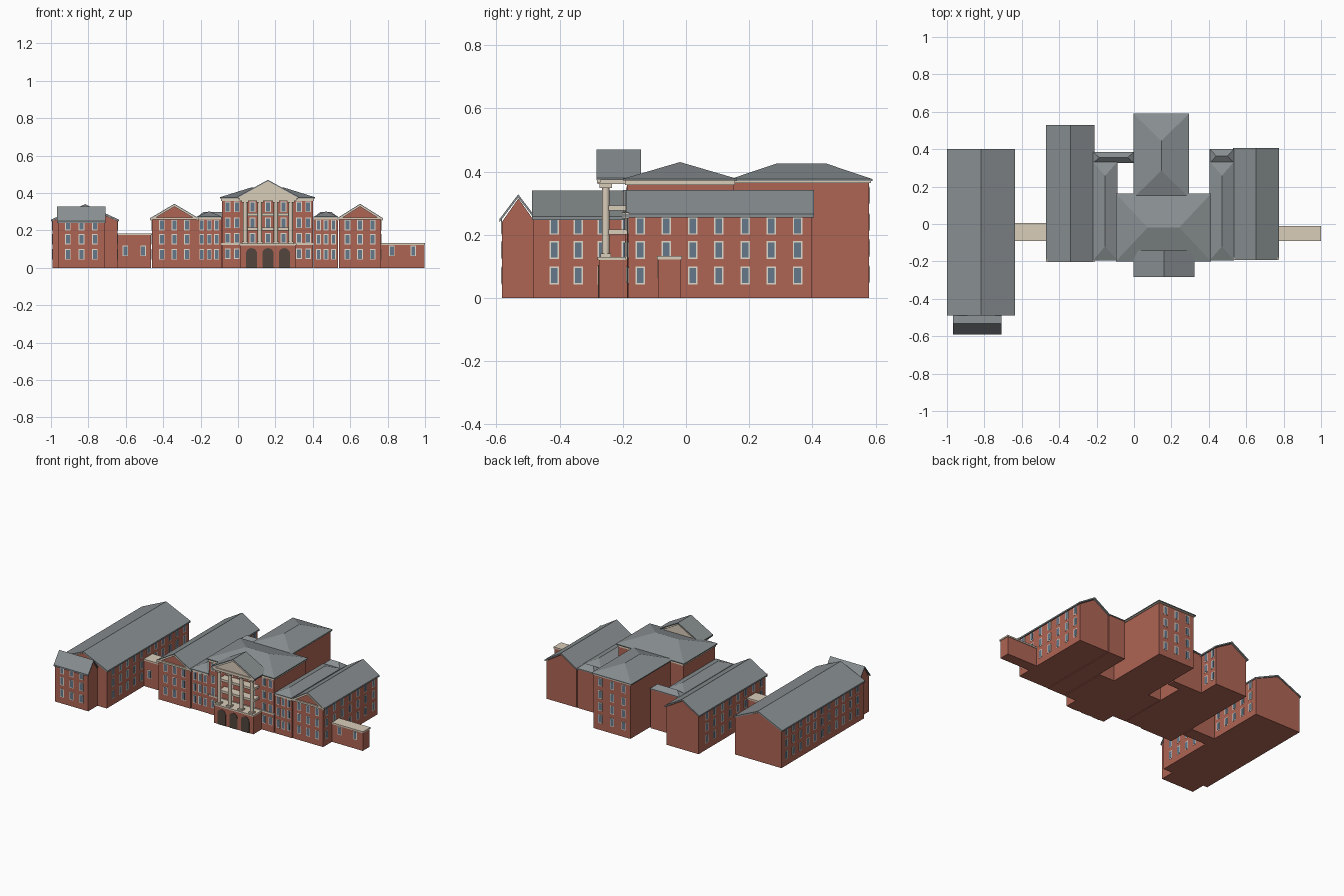
import bpy, bmesh, math

cube = bpy.data.objects.get("Cube")
if cube:
    bpy.data.objects.remove(cube, do_unlink=True)


def material(name, rgb):
    m = bpy.data.materials.new(name)
    m.use_nodes = True
    m.diffuse_color = (*rgb, 1)
    m.node_tree.nodes["Principled BSDF"].inputs["Base Color"].default_value = (*rgb, 1)
    return m


BRICK = material("red brick", (0.43, 0.13, 0.09))
SLATE = material("grey slate", (0.25, 0.275, 0.285))
STONE = material("cream stone", (0.7, 0.61, 0.49))
FRAME = material("pale window frame", (0.76, 0.7, 0.6))
GLASS = material("blue glass", (0.13, 0.19, 0.26))
DARK = material("dark archway", (0.085, 0.062, 0.047))


def finish(bm, name, *mats):
    bmesh.ops.recalc_face_normals(bm, faces=bm.faces)
    me = bpy.data.meshes.new(name)
    bm.to_mesh(me)
    bm.free()
    for m in mats:
        me.materials.append(m)
    ob = bpy.data.objects.new(name, me)
    bpy.context.collection.objects.link(ob)
    return ob


def add_box(bm, x0, x1, y0, y1, z0, z1, index=0):
    corners = bmesh.ops.create_cube(bm, size=1)["verts"]
    for v in corners:
        v.co = (x1 if v.co.x > 0 else x0, y1 if v.co.y > 0 else y0, z1 if v.co.z > 0 else z0)
    for f in {f for v in corners for f in v.link_faces}:
        f.material_index = index


def box(name, x0, x1, y0, y1, z0, z1, mat):
    bm = bmesh.new()
    add_box(bm, x0, x1, y0, y1, z0, z1)
    return finish(bm, name, mat)


def prism(name, profile, start, end, mat, along="y"):
    """Extrude a (across, z) profile along x or y."""
    bm = bmesh.new()
    place = (lambda u, z, d: (u, d, z)) if along == "y" else (lambda u, z, d: (d, u, z))
    face = bm.faces.new([bm.verts.new(place(u, z, start)) for u, z in profile])
    ext = bmesh.ops.extrude_face_region(bm, geom=[face])["geom"]
    shift = (0, end - start, 0) if along == "y" else (end - start, 0, 0)
    bmesh.ops.translate(bm, vec=shift, verts=[g for g in ext if isinstance(g, bmesh.types.BMVert)])
    return finish(bm, name, mat)


def chevron(name, a, b, start, end, eave, ridge, mat, along="y", t=0.01):
    m = (a + b) / 2
    pts = [(a, eave), (m, ridge), (b, eave), (b, eave - t), (m, ridge - t), (a, eave - t)]
    return prism(name, pts, start, end, mat, along)


def gabled_walls(name, a, b, start, end, eave, ridge, along="y"):
    pts = [(a, 0), (b, 0), (b, eave), ((a + b) / 2, ridge), (a, eave)]
    return prism(name, pts, start, end, BRICK, along)


def hip_roof(name, x0, x1, y0, y1, z0, z1, inset, t=0.006):
    """Hipped roof; the ridge runs along the longer side."""
    bm = bmesh.new()
    add_box(bm, x0, x1, y0, y1, z0 - t, z0)
    base = [bm.verts.new(p) for p in ((x0, y0, z0), (x1, y0, z0), (x1, y1, z0), (x0, y1, z0))]
    mx, my = (x0 + x1) / 2, (y0 + y1) / 2
    if x1 - x0 > y1 - y0:
        p, q = bm.verts.new((x0 + inset, my, z1)), bm.verts.new((x1 - inset, my, z1))
        a, b, c, d = base
    else:
        p, q = bm.verts.new((mx, y1 - inset, z1)), bm.verts.new((mx, y0 + inset, z1))
        b, c, d, a = base
    for f in ((a, b, q, p), (b, c, q), (c, d, p, q), (d, a, p)):
        bm.faces.new(f)
    return finish(bm, name, SLATE)


ROWS = (0.071, 0.152, 0.228)
TALL_ROWS = (0.075, 0.158, 0.24, 0.325)


def windows(name, side, plane, centres, rows=ROWS, w=0.03, h=0.056):
    """Framed window plates on a wall; side is the outward direction."""
    bm = bmesh.new()
    sign = -1 if side[0] == "-" else 1
    for c in centres:
        for z in rows:
            for index, (rim, depth) in enumerate(((0, 0.0015), (0.0045, 0.0025))):
                hw, hh = w / 2 - rim, h / 2 - rim
                lo, hi = sorted((plane, plane + sign * depth))
                if side[1] == "x":
                    add_box(bm, lo, hi, c - hw, c + hw, z - hh, z + hh, index)
                else:
                    add_box(bm, c - hw, c + hw, lo, hi, z - hh, z + hh, index)
    return finish(bm, name, FRAME, GLASS)


def steps(first, gap, count):
    return [first + gap * i for i in range(count)]


# Far wing with its front block
gabled_walls("far_wing_walls", -0.992, -0.643, -0.484, 0.396, 0.25, 0.328)
chevron("far_wing_roof", -1.0, -0.635, -0.488, 0.4, 0.257, 0.34, SLATE)
for side, plane in (("-x", -0.992), ("+x", -0.643)):
    windows("far_wing_windows", side, plane, steps(-0.417, 0.076, 11))
gabled_walls("far_block_walls", -0.583, -0.478, -0.96, -0.713, 0.24, 0.315, "x")
chevron("far_block_roof", -0.59, -0.472, -0.967, -0.708, 0.25, 0.328, SLATE, "x")
windows("far_block_windows", "-y", -0.583, (-0.91, -0.837, -0.765))

# Two pedimented wings
for name, x0, x1, y0, y1 in (("right_wing", -0.47, -0.21, -0.2, 0.53),
                             ("left_wing", 0.53, 0.775, -0.19, 0.405)):
    mid = (x0 + x1) / 2
    gabled_walls(name + "_walls", x0 + 0.01, x1 - 0.01, y0 + 0.008, y1 - 0.008, 0.258, 0.328)
    chevron(name + "_roof", x0, x1, y0, y1, 0.265, 0.342, SLATE)
    chevron(name + "_rake_trim", x0 + 0.002, x1 - 0.002, y0 - 0.002, y0 + 0.01, 0.261, 0.337, STONE)
    box(name + "_cornice", x0 + 0.002, x1 - 0.002, y0 - 0.002, y0 + 0.01, 0.258, 0.27, STONE)
    windows(name + "_front_windows", "-y", y0 + 0.008, (mid - 0.067, mid, mid + 0.067))
windows("right_wing_outer_windows", "-x", -0.46, steps(-0.145, 0.083, 8))
windows("right_wing_inner_windows", "+x", -0.22, (0.425, 0.49))
windows("left_wing_outer_windows", "+x", 0.765, steps(-0.145, 0.083, 7))

# Low links beside the main block
for name, x0, x1 in (("right_link", -0.22, -0.088), ("left_link", 0.405, 0.535)):
    mid = (x0 + x1) / 2
    box(name + "_walls", x0, x1, -0.185, 0.328, 0, 0.264, BRICK)
    box(name + "_cornice", x0, x1, -0.19, 0.33, 0.258, 0.268, STONE)
    hip_roof(name + "_roof", x0, x1, -0.195, 0.333, 0.274, 0.302, 0.075)
    windows(name + "_windows", "-y", -0.185, (mid - 0.04, mid, mid + 0.04), w=0.026)
for name, x0, x1, y1 in (("right_passage", -0.22, 0.0, 0.385), ("left_passage", 0.405, 0.535, 0.402)):
    box(name + "_walls", x0, x1, 0.325, y1 - 0.005, 0, 0.266, BRICK)
    hip_roof(name + "_roof", x0, x1, 0.325, y1, 0.27, 0.298, 0.035)

# Flat-topped garden annexes
for name, x0, x1, y0, y1, top, spots in (
        ("right_annex", -0.645, -0.46, -0.09, 0.005, 0.184, (-0.602, -0.507)),
        ("left_annex", 0.765, 1.0, -0.092, -0.012, 0.132, (0.823, 0.937))):
    box(name + "_walls", x0, x1 - 0.004, y0 + 0.004, y1 - 0.004, 0, top - 0.01, BRICK)
    box(name + "_coping", x0, x1, y0, y1, top - 0.01, top, STONE)
    windows(name + "_windows", "-y", y0 + 0.004, spots, (0.09,))

# Rear block
box("rear_walls", 0.01, 0.285, 0.14, 0.58, 0, 0.366, BRICK)
box("rear_cornice", 0.004, 0.291, 0.14, 0.585, 0.363, 0.371, STONE)
hip_roof("rear_roof", -0.003, 0.295, 0.14, 0.59, 0.376, 0.425, 0.145)
windows("rear_windows", "+y", 0.58, (0.06, 0.147, 0.235), TALL_ROWS)

# Main block
box("main_walls", -0.085, 0.4, -0.187, 0.15, 0, 0.366, BRICK)
box("main_cornice", -0.09, 0.405, -0.193, 0.155, 0.358, 0.372, STONE)
box("main_band_course", -0.09, 0.405, -0.192, -0.18, 0.122, 0.133, STONE)
hip_roof("main_roof", -0.097, 0.412, -0.2, 0.162, 0.377, 0.43, 0.17)
windows("main_outer_windows", "-y", -0.187, (-0.055, -0.006, 0.326, 0.375), TALL_ROWS)
windows("main_middle_windows", "-y", -0.187, (0.077, 0.16, 0.243), TALL_ROWS[1:], w=0.032)

# Portico base with three arches
MID = 0.16
box("portico_base", 0.012, 0.308, -0.276, -0.18, 0, 0.12, BRICK)
box("portico_floor", 0.008, 0.312, -0.28, -0.18, 0.12, 0.13, STONE)
for dx in (-0.088, 0, 0.088):
    arc = [(MID + dx + 0.03 * math.cos(a), 0.075 + 0.03 * math.sin(a))
           for a in (math.pi * i / 10 for i in range(11))]
    prism("portico_arch", [(MID + dx + 0.03, 0)] + arc + [(MID + dx - 0.03, 0)], -0.279, -0.275, DARK)

# Columns with bases and capitals
for dx in (-0.122, -0.043, 0.043, 0.122):
    bpy.ops.mesh.primitive_cylinder_add(vertices=16, radius=0.012, depth=0.23, location=(MID + dx, -0.254, 0.245))
    column = bpy.context.object
    column.name = "portico_column"
    column.data.materials.append(STONE)
    bpy.ops.object.shade_smooth_by_angle()
    for part, r, z0, z1 in (("base", 0.016, 0.13, 0.14), ("capital", 0.019, 0.348, 0.362)):
        box("column_" + part, MID + dx - r, MID + dx + r, -0.254 - r, -0.254 + r, z0, z1, STONE)

# Balconies and pediment
for z in (0.2, 0.277):
    box("balcony_floor", MID - 0.13, MID + 0.13, -0.245, -0.18, z, z + 0.016, STONE)
box("portico_entablature", 0.008, 0.312, -0.28, -0.18, 0.36, 0.378, STONE)
for name, y in (("front_pediment", -0.274), ("rear_pediment", -0.152)):
    prism(name, [(0.008, 0.372), (0.312, 0.372), (MID, 0.458)], y, y + 0.008, STONE)
chevron("pediment_rake_trim", 0.0, 0.32, -0.282, -0.27, 0.376, 0.465, STONE)
chevron("portico_roof", -0.004, 0.324, -0.284, -0.142, 0.38, 0.47, SLATE, t=0.007)
